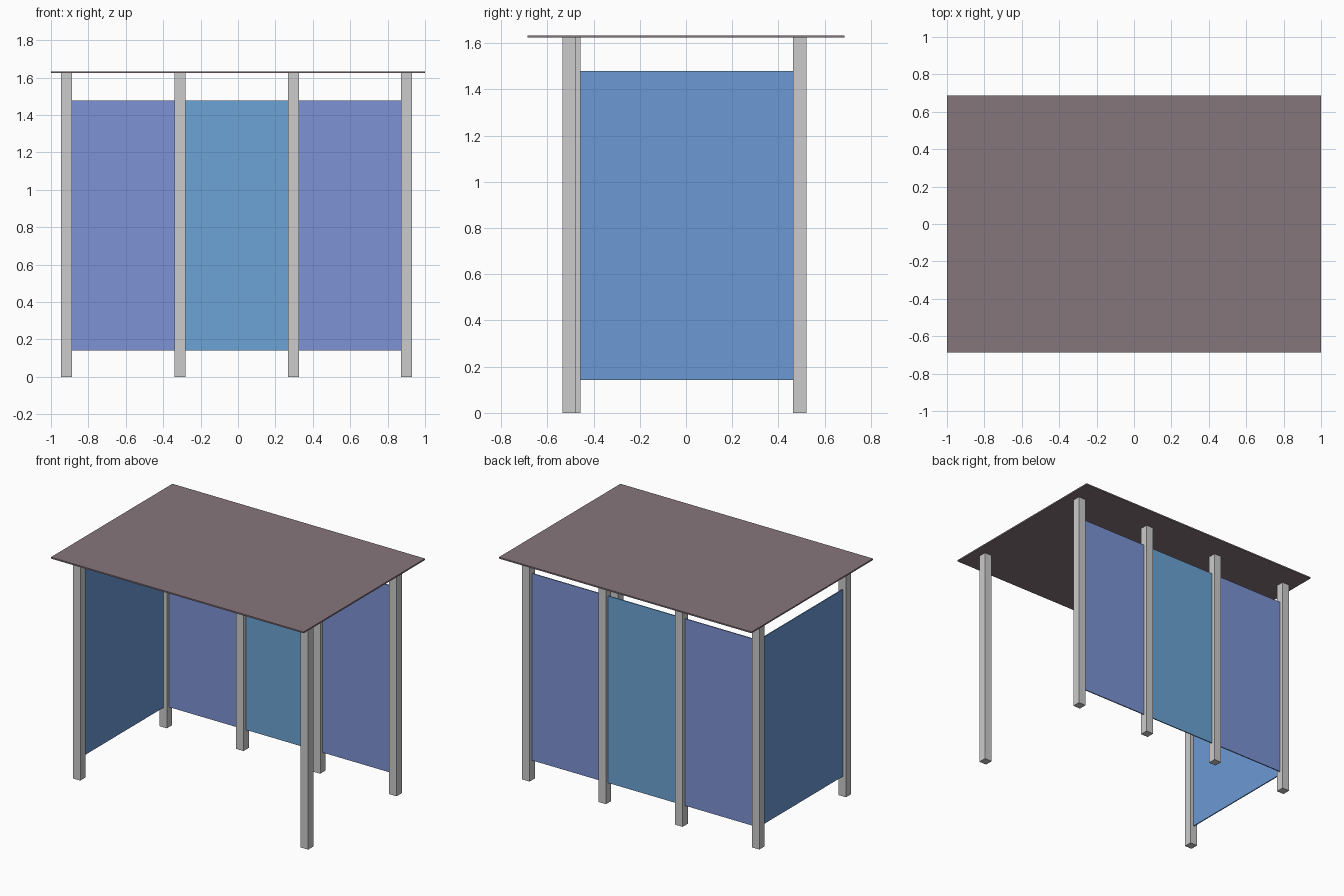
import bpy

if "Cube" in bpy.data.objects:
    bpy.data.objects.remove(bpy.data.objects["Cube"])


def material(name, rgb):
    m = bpy.data.materials.new(name)
    m.diffuse_color = (*rgb, 1)
    m.use_nodes = True
    m.node_tree.nodes["Principled BSDF"].inputs["Base Color"].default_value = m.diffuse_color
    return m


def box(name, xs, ys, zs, mat=None):
    """Box spanning the given (min, max) ranges."""
    spans = (xs, ys, zs)
    bpy.ops.mesh.primitive_cube_add(size=1, location=[(a + b) / 2 for a, b in spans])
    ob = bpy.context.object
    ob.name = name
    ob.scale = [b - a for a, b in spans]
    bpy.ops.object.transform_apply(location=False, rotation=False, scale=True)
    if mat:
        ob.data.materials.append(mat)
    return ob


violet_blue = material("violet_blue", (0.20, 0.29, 0.66))
teal_blue = material("teal_blue", (0.15, 0.37, 0.66))
blue = material("blue", (0.15, 0.32, 0.66))
roof_brown = material("roof_brown", (0.24, 0.18, 0.20))

H = 0.0295            # half post width
T = 0.004             # half panel thickness
ROOF_Z = 1.624        # underside of roof
PANEL_Z = (0.142, 1.479)
POST_X = (-0.917, -0.310, 0.297, 0.901)
BACK_Y = 0.493
LEFT_Y, RIGHT_Y = -0.486, -0.506   # the front posts are slightly staggered


def post(name, x, y):
    box(name, (x - H, x + H), (y - H, y + H), (0, ROOF_Z))


# Posts
for i, x in enumerate(POST_X):
    post(f"back_post_{i + 1}", x, BACK_Y)
post("front_post_left", POST_X[0], LEFT_Y)
post("front_post_right", POST_X[-1], RIGHT_Y)

# Back wall panels between neighbouring posts
for i, mat in enumerate((violet_blue, teal_blue, violet_blue)):
    box(f"back_panel_{i + 1}", (POST_X[i] + H, POST_X[i + 1] - H),
        (BACK_Y - T, BACK_Y + T), PANEL_Z, mat)

# Left side panel
box("side_panel", (POST_X[0] - T, POST_X[0] + T),
    (LEFT_Y + H, BACK_Y - H), PANEL_Z, blue)

# Flat roof
box("roof", (-1, 1), (-0.687, 0.687), (ROOF_Z, 1.634), roof_brown)
